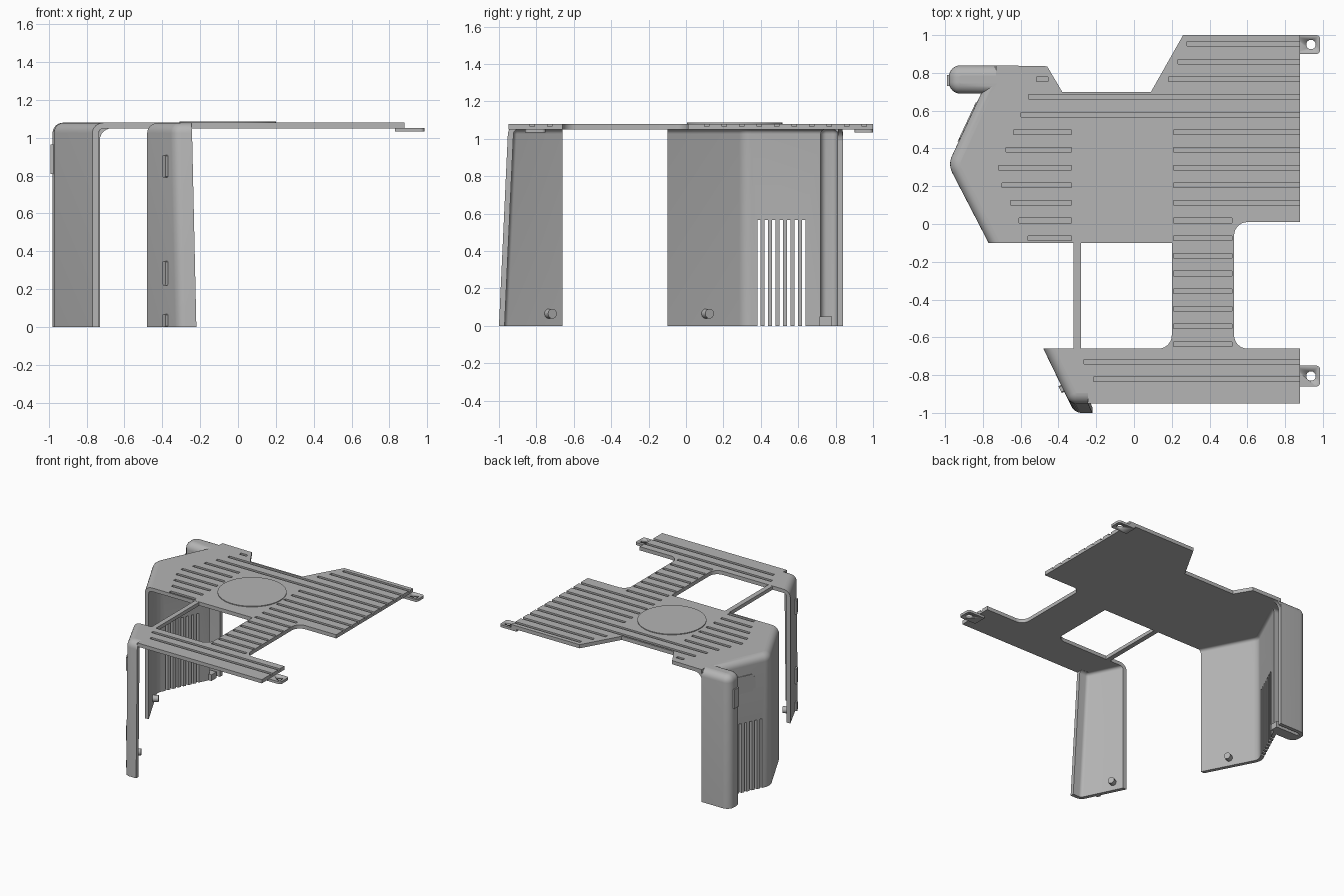
import bpy, bmesh, math
from mathutils import Vector, Matrix

cube = bpy.data.objects.get("Cube")
if cube:
    bpy.data.objects.remove(cube)

grey = bpy.data.materials.new("grey plastic")
grey.use_nodes = True
COL = (0.46, 0.46, 0.46, 1)
grey.diffuse_color = COL
grey.node_tree.nodes["Principled BSDF"].inputs["Base Color"].default_value = COL

TOP, THICK, R = 1.08, 0.03, 0.055


def finish(name, bm, smooth=True):
    bmesh.ops.recalc_face_normals(bm, faces=bm.faces[:])
    me = bpy.data.meshes.new(name)
    bm.to_mesh(me)
    bm.free()
    ob = bpy.data.objects.new(name, me)
    bpy.context.scene.collection.objects.link(ob)
    me.materials.append(grey)
    if smooth:
        select(ob)
        bpy.ops.object.shade_smooth_by_angle(angle=math.radians(32))
    return ob


def select(ob):
    bpy.ops.object.select_all(action='DESELECT')
    ob.select_set(True)
    bpy.context.view_layer.objects.active = ob


def rounded(points, segs=6):
    """Polyline whose (x, y, radius) corners become arcs."""
    out = []
    for i, p in enumerate(points):
        v = Vector(p[:2])
        if len(p) < 3:
            out.append(v)
            continue
        a = (Vector(points[i - 1][:2]) - v).normalized()
        b = (Vector(points[i + 1][:2]) - v).normalized()
        half = a.angle(b) / 2
        c = v + (a + b).normalized() * p[2] / math.sin(half)
        t = p[2] / math.tan(half)
        s, e = v + a * t - c, v + b * t - c
        for k in range(segs + 1):
            out.append(c + s.lerp(e, k / segs).normalized() * p[2])
    return out


def offset(path, d, start=None, end=None):
    """Move a path to its right by d, mitred; ends may slide along a cut line."""
    out, n = [], len(path)
    normals = []
    for i in range(n - 1):
        h = (path[i + 1] - path[i]).normalized()
        normals.append(Vector((h.y, -h.x)))
    for i, p in enumerate(path):
        n0, n1 = normals[max(i - 1, 0)], normals[min(i, n - 2)]
        m = (n0 + n1).normalized()
        if i == 0 and start:
            m = Vector(start)
        if i == n - 1 and end:
            m = Vector(end)
        out.append(p + m * d / m.dot(n1))
    return out


def wall(name, path, start=None, end=None, shift=lambda i, z: Vector((0, 0))):
    """Sweep a wall section that rolls over into the top plate."""
    arc = [k / 6 * math.pi / 2 for k in range(7)]
    ri = R - THICK
    section = [(0, 0)] + [(R - R * math.cos(a), TOP - R + R * math.sin(a)) for a in arc]
    section += [(R - ri * math.cos(a), TOP - R + ri * math.sin(a)) for a in reversed(arc)] + [(THICK, 0)]
    bm = bmesh.new()
    rings = []
    for d, z in section:
        pts = offset(path, d, start, end)
        rings.append([bm.verts.new((*(p + shift(i, z)), z)) for i, p in enumerate(pts)])
    m = len(rings)
    for j in range(m):
        a, b = rings[j], rings[(j + 1) % m]
        for i in range(len(path) - 1):
            bm.faces.new((a[i], a[i + 1], b[i + 1], b[i]))
    for i in (0, -1):
        bm.faces.new([r[i] for r in rings])
    return finish(name, bm)


def prism(name, pts, z0, z1):
    bm = bmesh.new()
    f = bm.faces.new([bm.verts.new((p[0], p[1], z0)) for p in pts])
    g = bmesh.ops.extrude_face_region(bm, geom=[f])
    bmesh.ops.translate(bm, vec=(0, 0, z1 - z0), verts=[v for v in g["geom"] if isinstance(v, bmesh.types.BMVert)])
    return finish(name, bm)


def boxes(name, items):
    """Axis-aligned boxes given as (x0, x1, y0, y1, z0, z1), in one mesh."""
    bm = bmesh.new()
    for x0, x1, y0, y1, z0, z1 in items:
        m = Matrix.Translation(((x0 + x1) / 2, (y0 + y1) / 2, (z0 + z1) / 2)) @ Matrix.Diagonal((x1 - x0, y1 - y0, z1 - z0, 1))
        bmesh.ops.create_cube(bm, size=1, matrix=m)
    return finish(name, bm, False)


def cylinder(name, centre, radius, depth, axis=(0, 0, 1), segs=24):
    bm = bmesh.new()
    m = Matrix.Translation(centre) @ Vector(axis).to_track_quat('Z', 'Y').to_matrix().to_4x4()
    bmesh.ops.create_cone(bm, cap_ends=True, segments=segs, radius1=radius, radius2=radius, depth=depth, matrix=m)
    return finish(name, bm)


def cut(ob, cutter):
    cutter.hide_render = True
    mod = ob.modifiers.new("cut", 'BOOLEAN')
    mod.object, mod.operation, mod.solver = cutter, 'DIFFERENCE', 'EXACT'
    select(ob)
    bpy.ops.object.modifier_apply(modifier=mod.name)
    bpy.data.objects.remove(cutter)


# Side wall with its corner pillar
side = rounded([(-0.77, -0.10), (-0.985, 0.315, 0.10), (-0.81, 0.69), (-0.98, 0.69, 0.06),
                (-0.98, 0.84, 0.06), (-0.73, 0.84)])
side_wall = wall("side_wall", side, start=(1, 0))
cut(side_wall, boxes("slot_cutter", [(-1.1, -0.7, y - 0.009, y + 0.009, -0.1, 0.565)
                                     for y in [0.39 + 0.04 * k for k in range(7)]]))

# Front leg, its leading edge leaning back towards the top
leg = rounded([(-0.22, -1.0), (-0.315, -1.0, 0.06), (-0.48, -0.66)])
last = len(leg) - 1


def lean(i, z):
    return Vector((0, 0)) if i == last else Vector((-0.024, 0.05)) * z / TOP


wall("front_leg", leg, end=(1, 0), shift=lean)

# Top plate
side_in = [tuple(p) for p in offset(side, R, start=(1, 0))]
leg_in = [tuple(p + lean(i, TOP)) for i, p in enumerate(offset(leg, R, end=(1, 0)))]
outline = side_in + [(-0.73, 0.84), (-0.46, 0.835), (-0.38, 0.70), (0.09, 0.70), (0.26, 1.0), (0.88, 1.0),
                     (0.88, 0.01), (0.53, 0.01, 0.07), (0.53, -0.66, 0.07), (0.88, -0.66), (0.88, -0.95),
                     (-0.245, -0.95)] + leg_in + [(0.20, -0.66, 0.07), (0.20, -0.10)]
plate = prism("top_plate", rounded(outline), TOP - THICK, TOP)


# Grooves between the slats of the plate
def lerp(y, y0, x0, y1, x1):
    return x0 + (x1 - x0) * (y - y0) / (y1 - y0)


grooves = []
for k in range(20):
    y = 0.9535 - 0.0935 * k
    spans = []
    if -0.09 < y < 0.82:
        left = lerp(y, -0.1, -0.55, 0.27, -0.73) if y < 0.27 else lerp(y, 0.27, -0.73, 0.83, -0.49)
        right = -0.33 if y < 0.67 else lerp(y, 0.67, -0.40, 0.83, -0.49)
        spans.append((left, right))
    if y > 0.65:
        spans.append((lerp(y, 0.67, 0.13, 0.95, 0.28), 0.9))
    elif y > 0.03:
        spans.append((0.21, 0.9))
    elif y > -0.65:
        spans.append((0.21, 0.52))
    else:
        spans.append((lerp(y, -0.68, -0.29, -0.85, -0.20), 0.9))
    if 0.57 < y < 0.70:
        spans = [(spans[0][0], 0.9)]
    grooves += [(a, b, y - 0.012, y + 0.012, TOP - 0.013, TOP + 0.05) for a, b in spans]
cut(plate, boxes("groove_cutter", grooves))

# Round panel and connecting bar
cylinder("round_panel", (-0.055, 0.26, TOP + 0.002), 0.255, 0.008, segs=64)
boxes("connecting_bar", [(-0.32, -0.28, -0.67, -0.09, TOP - THICK, TOP - 0.001)])

# Corner gusset under the plate, beside the pillar
bm = bmesh.new()
curve = [(-0.735, 1.06), (-0.735, 0.99)]
curve += [(-0.66 - 0.07 * math.cos(a), 0.99 + 0.062 * math.sin(a)) for a in [k * math.pi / 12 for k in range(7)]]
face = bm.faces.new([bm.verts.new((x, 0.812, z)) for x, z in curve])
geom = bmesh.ops.extrude_face_region(bm, geom=[face])["geom"]
bmesh.ops.translate(bm, vec=(0, 0.026, 0), verts=[v for v in geom if isinstance(v, bmesh.types.BMVert)])
finish("pillar_gusset", bm)

# Mounting tabs
for label, y0, y1 in (("rear", 0.90, 1.0), ("front", -0.86, -0.75)):
    pts = rounded([(0.83, y0), (0.985, y0, 0.02), (0.985, y1, 0.02), (0.83, y1)])
    tab = prism(label + "_mounting_tab", pts, 1.033, 1.053)
    cut(tab, cylinder("hole_cutter", (0.937, (y0 + y1) / 2, 1.04), 0.025, 0.1))

# Locating pins on the inner faces
cylinder("side_wall_pin", (-0.835, 0.11, 0.065), 0.026, 0.07, (0.89, 0.46, 0))
cylinder("front_leg_pin", (-0.405, -0.73, 0.065), 0.026, 0.07, (0.89, 0.46, 0))

# Pillar foot block and outer latch
boxes("pillar_foot", [(-0.955, -0.74, 0.715, 0.78, 0, 0.05)])
boxes("pillar_latch", [(-0.99, -0.975, 0.73, 0.79, 0.81, 0.965)])


# Details laid against the slanted outer faces
def against(name, centre, along, length, height, depth):
    bm = bmesh.new()
    d = Vector((*along, 0)).normalized()
    m = Matrix((d, Vector((-d.y, d.x, 0)), (0, 0, 1))).transposed().to_4x4()
    m = Matrix.Translation(centre) @ m @ Matrix.Diagonal((length, depth, height, 1))
    bmesh.ops.create_cube(bm, size=1, matrix=m)
    bmesh.ops.bevel(bm, geom=[e for e in bm.edges if abs((e.verts[0].co - e.verts[1].co).normalized().dot(
        Vector((-d.y, d.x, 0)))) > 0.9], offset=min(length, height) * 0.15, segments=3, affect='EDGES')
    return finish(name, bm)


against("wall_cover_plate", (-0.881, 0.54, 0.88), (0.175, 0.375), 0.23, 0.14, 0.009)
for i, (z0, z1) in enumerate(((0.79, 0.91), (0.22, 0.35), (0.0, 0.07))):
    against(f"leg_clip_{i + 1}", (-0.378, -0.871, (z0 + z1) / 2), (-0.165, 0.34), 0.04, z1 - z0, 0.03)
